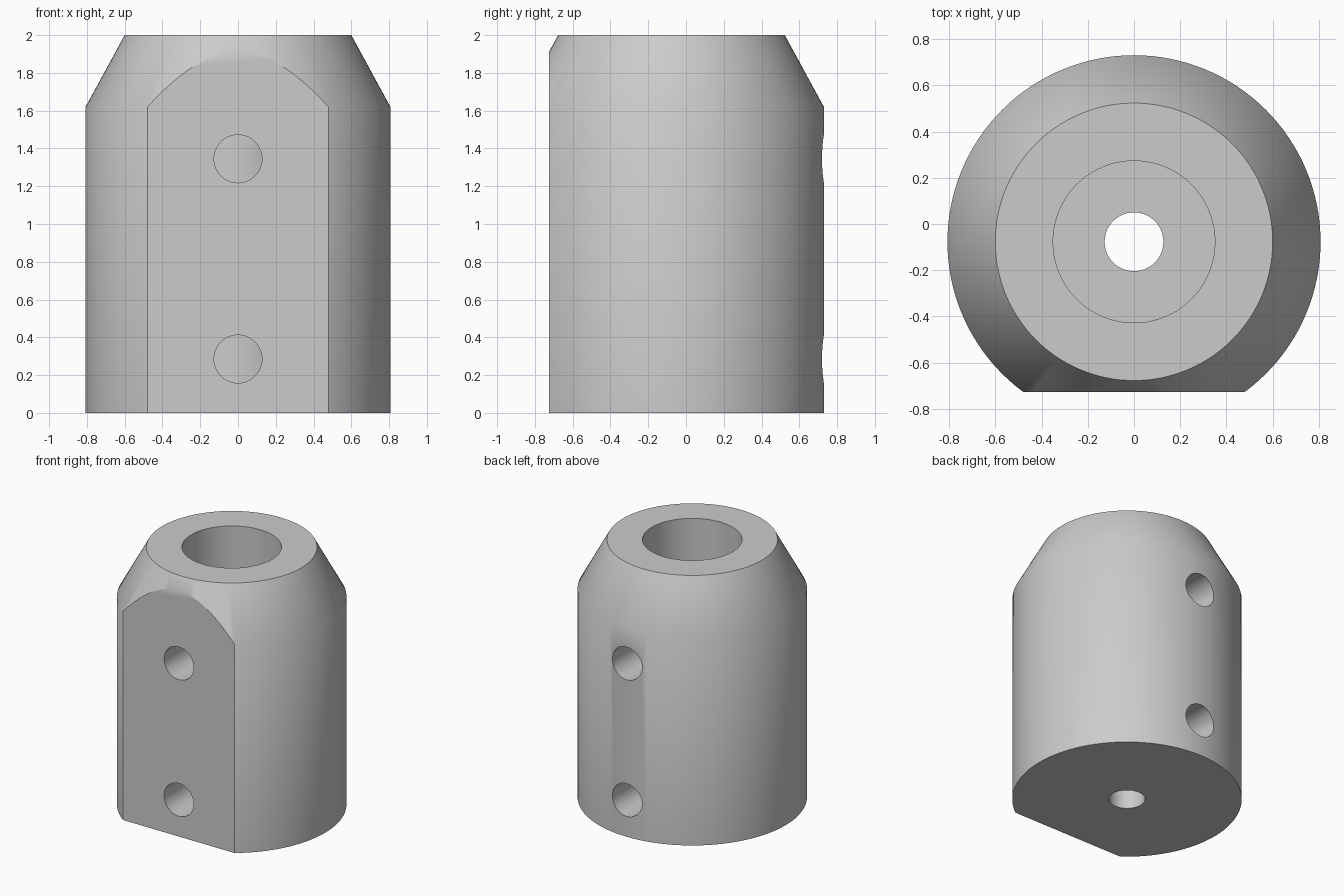
import bpy, math
from mathutils import Matrix, Vector
import bmesh

cube = bpy.data.objects.get("Cube")
if cube:
    bpy.data.objects.remove(cube, do_unlink=True)

AXIS_Y = -0.077      # centre line of the round body
RADIUS = 0.807
FLAT_Y = -0.726
HOLE_R = 0.127
SCREW_HEIGHTS = (0.285, 1.345)

grey = bpy.data.materials.new("plain grey")
grey.use_nodes = True
grey.diffuse_color = (0.6, 0.6, 0.6, 1)
grey.node_tree.nodes["Principled BSDF"].inputs["Base Color"].default_value = (0.6, 0.6, 0.6, 1)


def make_object(name, bm):
    bmesh.ops.recalc_face_normals(bm, faces=bm.faces)
    mesh = bpy.data.meshes.new(name)
    bm.to_mesh(mesh)
    bm.free()
    mesh.materials.append(grey)
    obj = bpy.data.objects.new(name, mesh)
    bpy.context.collection.objects.link(obj)
    return obj


def revolve(name, profile, steps=128):
    """Spin a closed (radius, height) outline around the body axis."""
    bm = bmesh.new()
    verts = [bm.verts.new((r, AXIS_Y, z)) for r, z in profile]
    edges = [bm.edges.new((v, verts[i - 1])) for i, v in enumerate(verts)]
    bmesh.ops.spin(bm, geom=verts + edges, cent=(0, AXIS_Y, 0), axis=(0, 0, 1),
                   angle=math.tau, steps=steps, use_merge=True)
    bmesh.ops.remove_doubles(bm, verts=bm.verts, dist=0.0001)
    return make_object(name, bm)


def cylinder(name, radius, length, matrix, sides=48):
    bm = bmesh.new()
    bmesh.ops.create_cone(bm, cap_ends=True, segments=sides, radius1=radius,
                          radius2=radius, depth=length, matrix=matrix)
    return make_object(name, bm)


def cut(target, cutter):
    mod = target.modifiers.new("cut", 'BOOLEAN')
    mod.operation = 'DIFFERENCE'
    mod.solver = 'EXACT'
    mod.object = cutter
    bpy.context.view_layer.objects.active = target
    bpy.ops.object.modifier_apply(modifier=mod.name)
    bpy.data.objects.remove(cutter, do_unlink=True)


# Round body with tapered shoulder, wide upper bore and narrow lower bore
body = revolve("body", [(HOLE_R, 0), (RADIUS, 0), (RADIUS, 1.62), (0.6, 2),
                        (0.35, 2), (0.35, 0.8), (HOLE_R, 0.8)])

# Flat on the front
bm = bmesh.new()
bmesh.ops.create_cube(bm, size=1, matrix=Matrix.Translation((0, FLAT_Y - 0.5, 1))
                      @ Matrix.Diagonal((3, 1, 3, 1)))
cut(body, make_object("flat_cutter", bm))

# Screw holes in front and back, ending at the sleeve around the bore
for height in SCREW_HEIGHTS:
    drill = cylinder("screw_hole_cutter", HOLE_R, 3,
                     Matrix.Translation((0, AXIS_Y, height))
                     @ Matrix.Rotation(math.pi / 2, 4, 'X'))
    cut(drill, cylinder("sleeve_core", 0.362, 1, Matrix.Translation((0, AXIS_Y, height)), 128))
    cut(body, drill)

# Smooth curved walls, sharp rims
bpy.ops.object.select_all(action='DESELECT')
body.select_set(True)
bpy.context.view_layer.objects.active = body
bpy.ops.object.shade_smooth_by_angle(angle=math.radians(30))
